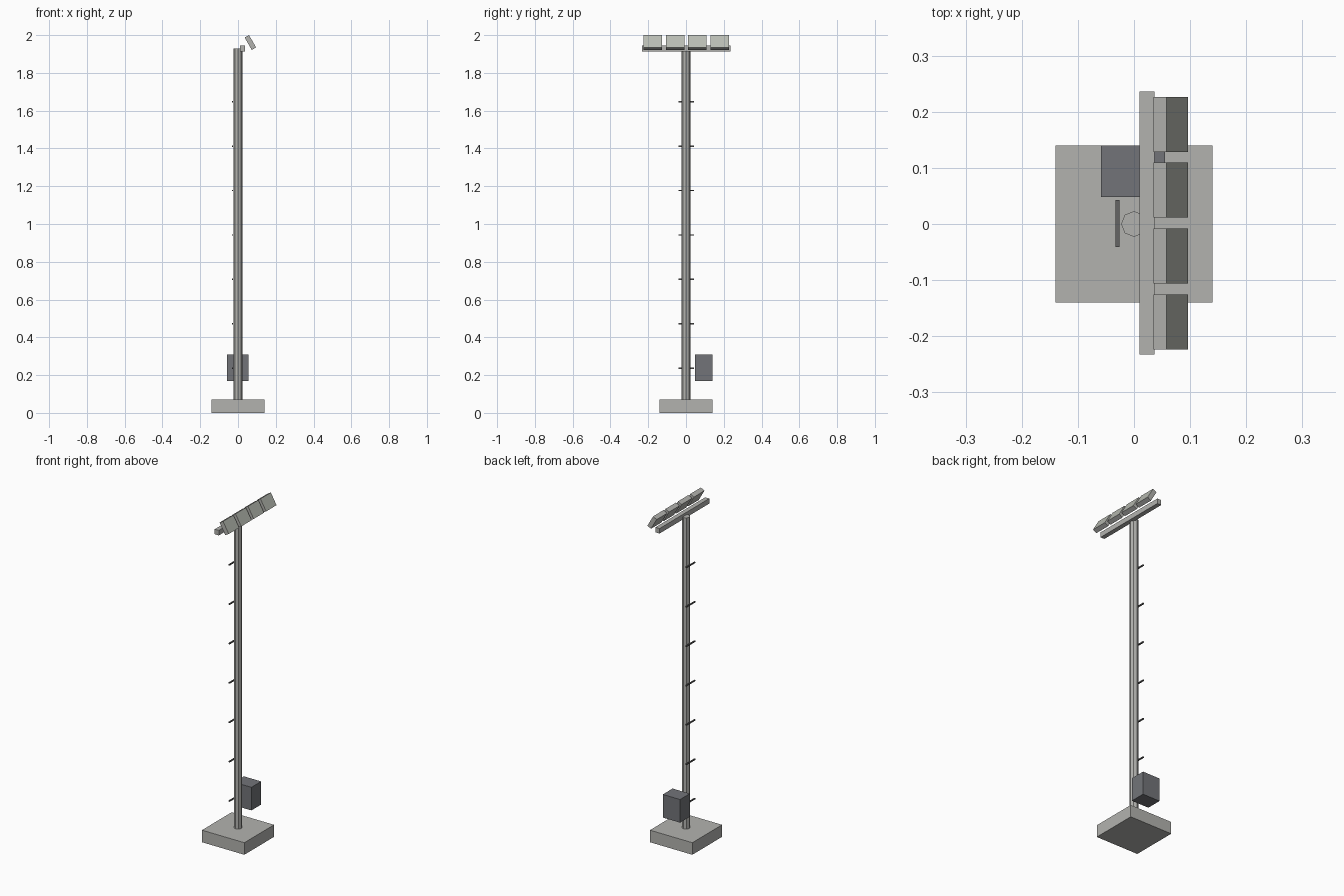
import bpy
import math

if "Cube" in bpy.data.objects:
    bpy.data.objects.remove(bpy.data.objects["Cube"])


def material(name, rgb):
    m = bpy.data.materials.new(name)
    m.diffuse_color = (*rgb, 1)
    m.use_nodes = True
    m.node_tree.nodes["Principled BSDF"].inputs["Base Color"].default_value = m.diffuse_color
    return m


steel = material("pale_grey", (0.45, 0.45, 0.43))
dark = material("slate_grey", (0.17, 0.175, 0.19))
rung_grey = material("dark_grey", (0.13, 0.13, 0.13))
lens_tint = material("lens_grey", (0.48, 0.50, 0.45))


def box(name, center, size, mat, tilt=0.0):
    bpy.ops.mesh.primitive_cube_add(size=1, location=center, rotation=(0, tilt, 0))
    ob = bpy.context.object
    ob.name = name
    # scale the mesh itself so the object keeps unit scale
    for v in ob.data.vertices:
        v.co = [c * s for c, s in zip(v.co, size)]
    ob.data.materials.append(mat)
    return ob


# Footing and control cabinet
box("footing", (0, 0, 0.036), (0.28, 0.28, 0.072), steel)
box("control_cabinet", (-0.002, 0.094, 0.239), (0.114, 0.092, 0.138), dark)

# Eight-sided pole
bpy.ops.mesh.primitive_cylinder_add(vertices=8, radius=0.023, depth=1.86,
                                    location=(0, 0, 1.0))
pole = bpy.context.object
pole.name = "pole"
pole.data.materials.append(steel)

# Climbing rungs
for i in range(7):
    box(f"rung_{i + 1}", (-0.0295, 0.001, 0.237 + 0.235 * i),
        (0.007, 0.084, 0.007), rung_grey)

# Crossbar
box("crossbar", (0.023, 0.0015, 1.929), (0.027, 0.469, 0.030), steel)

# Tilted floodlights with a lens on the outward face
for i in range(4):
    lamp = box(f"floodlight_{i + 1}", (0.0655, 0.0015 + 0.1175 * (i - 1.5), 1.961),
               (0.0265, 0.098, 0.0755), steel, -math.radians(30))
    lamp.data.materials.append(lens_tint)
    for face in lamp.data.polygons:
        if face.normal.x > 0.9:
            face.material_index = 1
